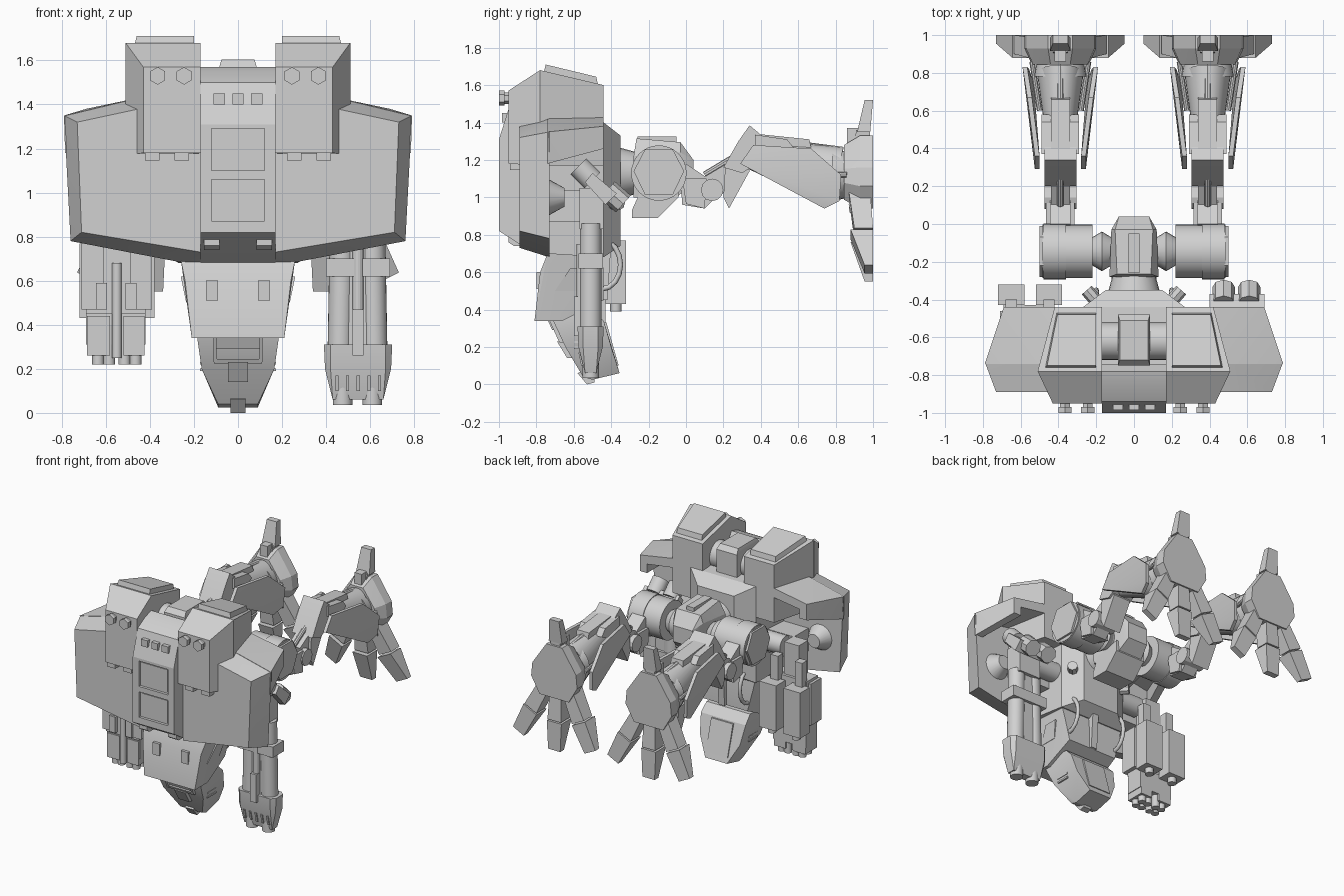
import bpy, bmesh, math
from mathutils import Vector, Matrix

grey = bpy.data.materials.new("armour_grey")
grey.diffuse_color = (0.64, 0.64, 0.64, 1)


def finish(name, bm):
    bmesh.ops.recalc_face_normals(bm, faces=bm.faces)
    me = bpy.data.meshes.new(name)
    bm.to_mesh(me)
    bm.free()
    ob = bpy.data.objects.new(name, me)
    me.materials.append(grey)
    bpy.context.collection.objects.link(ob)
    return ob


def hull(name, pts, mirror=False):
    """Faceted solid around points, optionally on both sides."""
    bm = bmesh.new()
    for s in ((1, -1) if mirror else (1,)):
        vs = [bm.verts.new((p[0] * s, p[1], p[2])) for p in pts]
        r = bmesh.ops.convex_hull(bm, input=vs)
        junk = {v for k in ("geom_interior", "geom_unused") for v in r[k] if isinstance(v, bmesh.types.BMVert)}
        bmesh.ops.delete(bm, geom=[v for v in junk if v.is_valid and not v.link_faces], context='VERTS')
    bmesh.ops.dissolve_limit(bm, angle_limit=0.02, verts=bm.verts, edges=bm.edges)
    return finish(name, bm)


def box(name, x0, x1, y0, y1, z0, z1, mirror=False):
    return hull(name, [(x, y, z) for x in (x0, x1) for y in (y0, y1) for z in (z0, z1)], mirror)


def sec(z, x0, x1, y0, y1):
    return [(x, y, z) for x in (x0, x1) for y in (y0, y1)]


def prism(name, x0, x1, yz, mirror=False):
    """Side outline spanning x0 to x1."""
    return hull(name, [(x, y, z) for x in (x0, x1) for y, z in yz], mirror)


def tube(name, a, b, r0, r1=None, n=24, mirror=False, sx=1.0):
    bm = bmesh.new()
    r1 = r0 if r1 is None else r1
    for s in ((1, -1) if mirror else (1,)):
        p, q = (Vector((v[0] * s, v[1], v[2])) for v in (a, b))
        d = q - p
        m = (Matrix.Translation((p + q) / 2) @ Matrix.Diagonal((sx, 1, 1, 1))
             @ d.to_track_quat('Z', 'Y').to_matrix().to_4x4())
        bmesh.ops.create_cone(bm, cap_ends=True, segments=n, radius1=r0, radius2=r1, depth=d.length, matrix=m)
    return finish(name, bm)


def recess(target, cutter):
    m = target.modifiers.new("recess", 'BOOLEAN')
    m.operation, m.object, m.solver = 'DIFFERENCE', cutter, 'EXACT'
    cutter.hide_render = True
    cutter.hide_set(True)


# Chest and torso
chest = prism("chest", -.17, .17, [(-1, .82), (-1, 1.31), (-.94, 1.5), (-.87, 1.5), (-.85, 1.55), (-.78, 1.57),
                                   (-.74, 1.5), (-.74, .68), (-.89, .75)])
for z0, z1 in ((1.10, 1.29), (.87, 1.06)):
    recess(chest, box("panel_cutter", -.12, .12, -1.1, -.98, z0, z1))
    box("chest_panel", -.108, .108, -.985, -.95, z0 + .012, z1 - .012)
for x in (-.085, 0, .085):
    box("chest_sensor", x - .026, x + .026, -.985, -.9, 1.4, 1.45)
hull("torso", [(x * s, y, z) for s in (1, -1) for x, y, z in
               [(.3, -.76, .7), (.3, -.76, 1.42), (.27, -.44, .68), (.27, -.44, 1.4),
                (.15, -.35, .74), (.15, -.35, 1.33)]])
tube("collar_drum", (-.2, -.62, 1.46), (.2, -.62, 1.46), .1)
hull("collar_box", sec(1.4, -.085, .085, -.75, -.48) + sec(1.57, -.085, .085, -.75, -.48)
     + sec(1.605, -.075, .075, -.72, -.51))
prism("chest_hinge", .085, .155, [(-.95, .76), (-.95, .815), (-.84, .815), (-.84, .74), (-.92, .74)], True)

# Shoulder pods
hull("shoulder_pod", [(.17, y, z) for y, z in [(-.95, 1.18), (-.95, 1.57), (-.78, 1.68), (-.44, 1.6), (-.44, 1.17)]]
     + [(.43, -.95, 1.18), (.43, -.95, 1.57), (.51, -.78, 1.68), (.51, -.78, 1.17),
        (.42, -.44, 1.6), (.42, -.44, 1.17)], True)
hull("pod_hatch", [(.2, -.76, 1.67), (.47, -.76, 1.67), (.41, -.47, 1.6), (.2, -.47, 1.6),
                   (.2, -.75, 1.71), (.46, -.75, 1.71), (.405, -.48, 1.645), (.2, -.48, 1.645)], True)
for x in (.245, .365):
    tube("pod_lamp_stem", (x, -.94, 1.53), (x, -.975, 1.53), .03, n=6, mirror=True)
    tube("pod_lamp", (x, -.97, 1.53), (x, -1, 1.53), .04, n=6, mirror=True)
for x in (.255, .39):
    box("pod_clip", x - .033, x + .033, -.94, -.84, 1.145, 1.19, True)

# Shoulder wings: front slab, roof and outer flap
hull("wing_front", [(x, -.89, z) for x, z in [(.73, 1.32), (.45, 1.38), (.17, 1.38), (.17, .73), (.71, .82)]]
     + [(x, -.73, z) for x, z in [(.79, 1.35), (.5, 1.42), (.17, 1.42), (.17, .68), (.24, .68), (.76, .78)]], True)
hull("wing_roof", [(.79, -.74, 1.35), (.69, -.44, 1.38), (.5, -.74, 1.42), (.4, -.44, 1.43),
                   (.78, -.74, 1.29), (.68, -.44, 1.32), (.5, -.74, 1.34), (.4, -.44, 1.36)], True)
hull("wing_flap", [(.79, -.74, 1.35), (.69, -.44, 1.38), (.785, -.74, 1.18), (.69, -.44, 1.26),
                   (.73, -.74, 1.33), (.63, -.44, 1.36), (.73, -.74, 1.18), (.63, -.44, 1.26)], True)

# Head
hull("head_collar", sec(.7, -.26, .26, -.74, -.45) + sec(.6, -.24, .24, -.78, -.44)
     + sec(.34, -.21, .21, -.81, -.66) + sec(.45, -.2, .2, -.7, -.44))
hull("head_cockpit", sec(.4, -.18, .18, -.72, -.5) + sec(.34, -.185, .185, -.71, -.44)
     + sec(.2, -.165, .165, -.645, -.4) + [(x, y, z) for x in (-.09, .09) for y, z in [(-.55, .04), (-.5, .025), (-.355, .06)]])
prism("chin", -.033, .033, [(-.58, .06), (-.53, 0), (-.49, .01), (-.49, .1)])
prism("cockpit_brow", -.1, .1, [(-.74, .345), (-.715, .29), (-.66, .29), (-.69, .345)])
prism("cockpit_vent", -.045, .045, [(-.69, .23), (-.635, .14), (-.58, .14), (-.62, .23)])
prism("cockpit_frame", .095, .112, [(-.73, .34), (-.68, .23), (-.62, .23), (-.66, .34)], True)
prism("cockpit_sill", -.11, .11, [(-.685, .245), (-.675, .225), (-.62, .225), (-.63, .245)])
prism("cockpit_back_panel", -.09, .09, [(-.425, .33), (-.36, .1), (-.375, .1), (-.46, .33)])
box("head_clip", .09, .145, -.8, -.73, .51, .6, True)
hull("cheek_fin", sec(.62, .2, .26, -.62, -.52) + sec(.5, .17, .235, -.7, -.56), True)
for z in (.19, .22, .25):
    box("cheek_vent", .15, .172, -.6, -.5, z, z + .012, True)
prism("neck_spine", -.025, .025, [(-.45, .75), (-.4, .75), (-.42, .45), (-.46, .45)])
# Bent cables behind the head
for s in (1, -1):
    cu = bpy.data.curves.new("neck_cable", 'CURVE')
    cu.dimensions, cu.bevel_depth, cu.bevel_resolution = '3D', .014, 2
    sp = cu.splines.new('POLY')
    sp.points.add(8)
    for i, p in enumerate(sp.points):
        t = math.pi * i / 8
        p.co = (s * .2, -.45 + .1 * math.sin(t), .64 + .13 * math.cos(t), 1)
    cu.materials.append(grey)
    bpy.context.collection.objects.link(bpy.data.objects.new("neck_cable", cu))

# Arm mounts
box("arm_mount", .25, .5, -.74, -.56, .87, 1.04, True)
tube("arm_joint", (.25, -.52, .98), (.46, -.52, .98), .07, mirror=True)
tube("wing_boss", (.6, -.74, 1.0), (.6, -.65, 1.0), .1, .05, mirror=True)

# Cannon arm
box("cannon_bracket", .46, .64, -.57, -.44, .83, 1.05)
hull("cannon_elbow", [(x, y, z) for x in (.4, .69) for y, z in
                      [(-.54, 1.08), (-.5, 1.13), (-.43, .96), (-.37, 1.02)]])
for x in (.475, .61):
    tube("elbow_cap_top", (x, -.5, 1.09), (x, -.575, 1.165), .06)
    tube("elbow_cap_rear", (x, -.42, 1.04), (x, -.335, .965), .06, n=8)
    tube("cannon_barrel", (x, -.51, .3), (x, -.51, .035), .044)
    tube("cannon_shaft", (x + (.01 if x > .55 else -.01), -.51, .3), (x, -.51, .86), .058)
box("cannon_core", .47, .62, -.555, -.465, .3, .83)
box("cannon_band", .4, .69, -.575, -.445, .62, .7)
hull("cannon_shroud", sec(.31, .39, .7, -.55, -.47) + sec(.31, .42, .67, -.58, -.44) + sec(.2, .395, .695, -.55, -.47)
     + sec(.2, .42, .67, -.575, -.445) + sec(.06, .43, .66, -.54, -.48))
box("cannon_slide", .52, .57, -.6, -.5, .26, .47)
tube("cannon_piston", (.545, -.56, .45), (.545, -.56, .75), .025, n=16)
for i in range(5):
    x = .45 + i * .048
    hull("shroud_slot", sec(.17, x - .007, x + .007, -.575, -.5) + sec(.1, x - .007, x + .007, -.56, -.5))

# Gun arm
box("gun_body", -.69, -.42, -.57, -.44, .45, .8)
box("gun_upper", -.61, -.49, -.57, -.46, .78, 1.04)
box("gun_side_plate", -.71, -.61, -.585, -.46, .47, .78)
box("gun_inner_plate", -.49, -.39, -.585, -.46, .47, .78)
box("gun_panel_outer", -.645, -.595, -.6, -.57, .47, .59)
box("gun_panel_inner", -.51, -.46, -.6, -.57, .47, .59)
box("gun_muzzle_block", -.69, -.42, -.56, -.43, .31, .46)
box("gun_muzzle_outer", -.685, -.58, -.57, -.43, .26, .44)
box("gun_muzzle_inner", -.52, -.425, -.57, -.43, .26, .44)
for x in (-.635, -.585, -.515, -.465):
    tube("gun_barrel", (x, -.535, .4), (x, -.535, .22), .027)
    tube("gun_barrel_rear", (x, -.47, .4), (x, -.47, .22), .027)
tube("gun_piston", (-.55, -.57, .68), (-.55, -.57, .25), .022)
for x in (-.65, -.45):
    box("magazine", x - .07, x + .07, -.43, -.32, .43, .77)
    tube("magazine_plug", (x, -.375, .44), (x, -.375, .39), .03)
    box("magazine_rail", x - .03, x + .03, -.46, -.4, .6, .95)

# Waist and pelvis
tube("waist", (0, -.37, 1.13), (0, -.26, 1.13), .14, .11)
tube("waist_bolt", (.18, -.43, .97), (.25, -.35, .97), .035, n=8, mirror=True)
hull("pelvis", [(s * x, y, z) for s in (1, -1) for x, y, z in
                [(.13, -.28, 1.22), (.12, -.28, 1.0), (.12, -.03, 1.24), (.08, .04, 1.2),
                 (.08, .04, 1.08), (.1, -.05, 1.0), (.09, -.265, 1.315), (.1, -.03, 1.295)]])
box("pelvis_ridge", -.03, .03, -.26, -.05, 1.28, 1.325)
prism("pelvis_skirt", -.12, .12, [(-.29, .89), (-.15, .89), (-.04, 1.0), (-.04, 1.08), (-.24, 1.04), (-.29, .93)])
tube("hip_axle", (.1, -.145, 1.13), (.24, -.145, 1.13), .075, mirror=True)
tube("hip_ball", (.12, -.145, 1.13), (.17, -.145, 1.13), .075, .105, mirror=True)
tube("hip_ball_outer", (.17, -.145, 1.13), (.22, -.145, 1.13), .105, .075, mirror=True)

# Hip drums
tube("hip_drum", (.22, -.145, 1.13), (.485, -.145, 1.13), .142, n=32, mirror=True)
tube("hip_band", (.36, -.145, 1.13), (.48, -.145, 1.13), .148, n=32, mirror=True)
prism("hip_cap", .47, .5, [(-.28, 1.14), (-.22, 1.255), (-.22, 1.015), (-.07, 1.015), (-.01, 1.14), (-.07, 1.255)], True)

# Legs
C = .39
prism("thigh", C - .055, C + .055, [(-.03, 1.1), (-.02, .96), (.1, .94), (.14, .98), (.15, 1.08), (.0, 1.18)], True)
prism("thigh_guard", C - .075, C + .075, [(-.02, 1.1), (0, .965), (.1, .94), (.11, 1.1)], True)
tube("knee", (C - .085, .14, 1.04), (C + .085, .14, 1.04), .06, n=12, mirror=True)
prism("knee_block", C - .05, C + .05, [(.1, 1.11), (.2, 1.17), (.26, 1.1), (.18, 1.0)], True)
tube("knee_rod", (C, .1, 1.12), (C, .3, 1.24), .018, n=10, mirror=True)
prism("shin_lower", C - .07, C + .07, [(.2, 1.0), (.23, .94), (.34, 1.14), (.31, 1.23), (.21, 1.17)], True)
prism("shin_upper", C - .085, C + .085, [(.2, 1.16), (.28, 1.3), (.34, 1.385), (.43, 1.31), (.38, 1.18), (.3, 1.13)], True)
prism("shin_plate", C - .1, C + .1, [(.37, 1.26), (.37, 1.335), (.54, 1.31), (.58, 1.26), (.5, 1.22)], True)
prism("shin_ridge", C - .05, C + .05, [(.37, 1.3), (.37, 1.34), (.66, 1.31), (.67, 1.26)], True)
tube("calf", (C, .32, 1.24), (C, .8, 1.11), .075, .165, n=32, mirror=True, sx=.75)
tube("ankle", (C, .78, 1.12), (C, .88, 1.12), .14, .12, mirror=True)
tube("calf_piston", (C, .45, 1.3), (C, .84, 1.25), .02, n=10, mirror=True)
for s in (1, -1):  # thin fins along each calf
    hull("calf_fin", [(C + s * (x + w), y, z) for w in (0, .025) for x, y, z in
                      [(.11, .29, 1.18), (.11, .36, 1.28), (.15, .67, 1.26), (.175, .83, 1.12),
                       (.165, .82, .98), (.14, .74, .94)]], True)
    tube("calf_rod", (C + s * .11, .6, 1.12), (C + s * .15, .86, 1.12), .015, n=10, mirror=True)

# Feet: sole facing backwards, three toes down and one heel up
SOLE = [(-.065, 1.33), (.065, 1.33), (.18, 1.16), (.19, 1.06), (.12, .94), (-.12, .94), (-.19, 1.06), (-.18, 1.16)]
hull("foot", [(C + x, 1, z) for x, z in SOLE] + [(C + x, .93, z) for x, z in SOLE]
     + [(C + x * .8, .845, 1.13 + (z - 1.13) * .75) for x, z in SOLE], True)


def toe(name, px, pz, ang, parts):
    """Toe segments (start, end, half widths, front y at each end) along a direction."""
    dx, dz = math.sin(ang), -math.cos(ang)
    for a, b, w0, w1, y0, y1 in parts:
        hull(name, [(C + px + dx * t - dz * w * k, y, pz + dz * t + dx * w * k)
                    for t, w, yf in ((a, w0, y0), (b, w1, y1)) for k in (1, -1) for y in (yf, 1 if t > .05 else .985)], True)


for px, pz, ang in ((-.11, .98, -.47), (0, .96, 0), (.11, .98, .47)):
    toe("toe", px, pz, ang, [(-.04, .19, .045, .055, .87, .9), (.2, .41, .06, .05, .88, .955)])
    tube("toe_knuckle", (C + px - .04, .91, pz - .02), (C + px + .04, .91, pz - .02), .04, n=12, mirror=True)
toe("heel", 0, 1.31, math.pi, [(-.03, .05, .035, .04, .9, .91), (.04, .21, .055, .04, .915, .955)])
box("heel_hinge", C - .03, C + .03, .86, .95, 1.27, 1.37, True)

# Smooth round parts, keep hard edges
for ob in bpy.context.collection.objects:
    if ob.type == 'MESH' and not ob.hide_render:
        ob.select_set(True)
        bpy.context.view_layer.objects.active = ob
bpy.ops.object.shade_smooth_by_angle(angle=math.radians(16))
